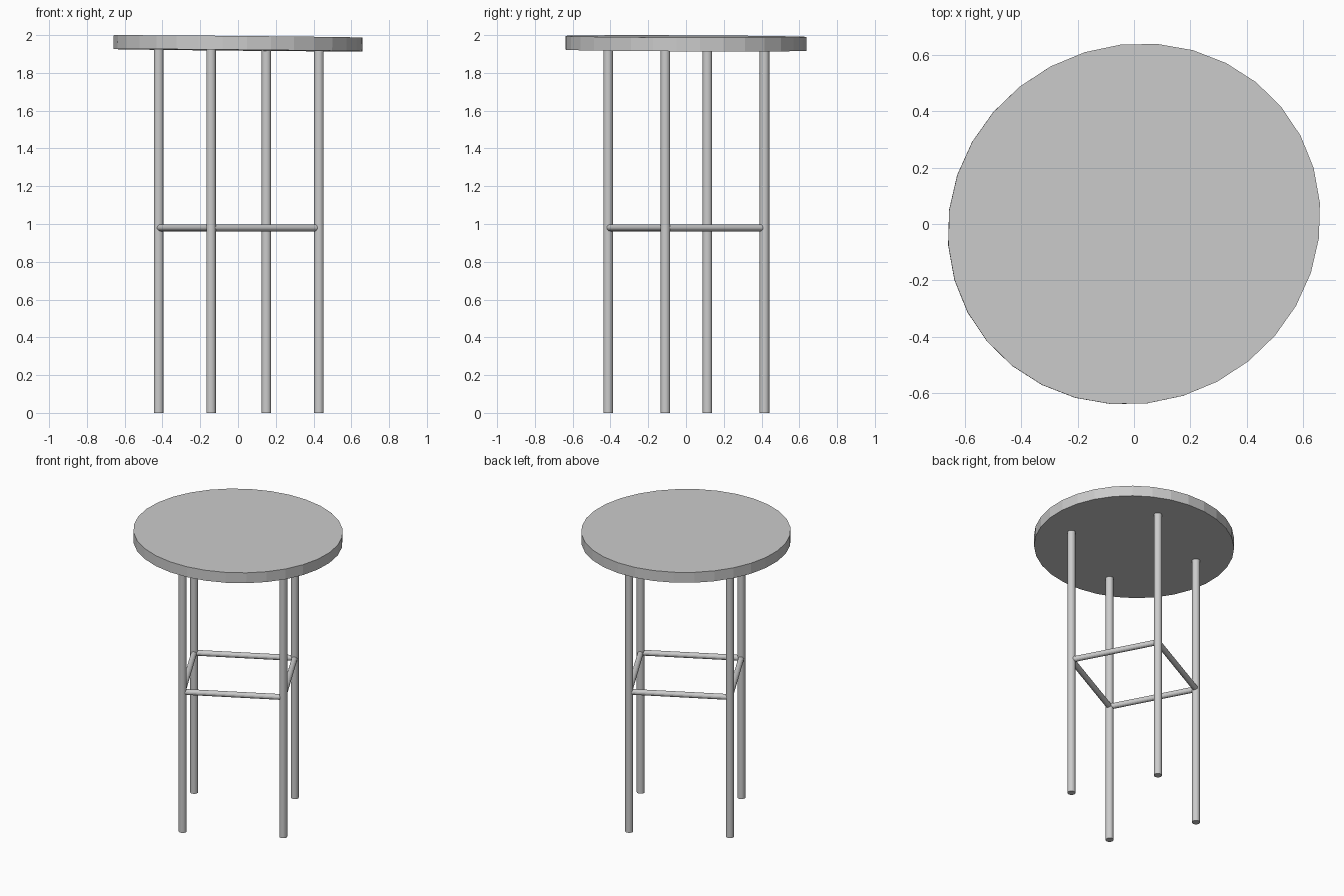
import bpy
from math import radians
from mathutils import Matrix, Vector

if "Cube" in bpy.data.objects:
    bpy.data.objects.remove(bpy.data.objects["Cube"])

SPIN = Matrix.Rotation(radians(27.9), 4, 'Z')   # whole stool is turned about z


def rod(name, a, b, radius, sides=32):
    """Round rod between two points."""
    d = b - a
    bpy.ops.mesh.primitive_cylinder_add(vertices=sides, radius=radius, depth=d.length)
    ob = bpy.context.object
    ob.name = name
    ob.matrix_world = Matrix.Translation((a + b) / 2) @ d.to_track_quat('Z', 'Y').to_matrix().to_4x4()
    return ob


# Seat: slightly oval disc with a very slight lean
bpy.ops.mesh.primitive_cylinder_add(vertices=32, radius=1, depth=1)
seat = bpy.context.object
seat.name = "seat"
lean = Matrix.Rotation(0.009, 4, 'Y') @ Matrix.Rotation(-0.004, 4, 'X')
seat.matrix_world = (Matrix.Translation((0, 0, 1.9565)) @ lean @ SPIN
                     @ Matrix.Diagonal((0.668, 0.632, 0.073, 1)))

# Leg positions: corners of a turned rectangle
corners = [SPIN @ Vector((sx * 0.323, sy * 0.297, 0))
           for sx, sy in ((1, 1), (-1, 1), (-1, -1), (1, -1))]
shift = Vector((0.004, 0.002, 0))
corners = [c + shift for c in corners]
names = ("back_right", "back_left", "front_left", "front_right")

# Legs and the ring of stretchers joining them
up = Vector((0, 0, 1))
for i, name in enumerate(names):
    rod(name + "_leg", corners[i], corners[i] + up * 1.93, 0.0255)
    rod(name + "_stretcher", corners[i] + up * 0.98,
        corners[(i + 1) % 4] + up * 0.98, 0.0185)
